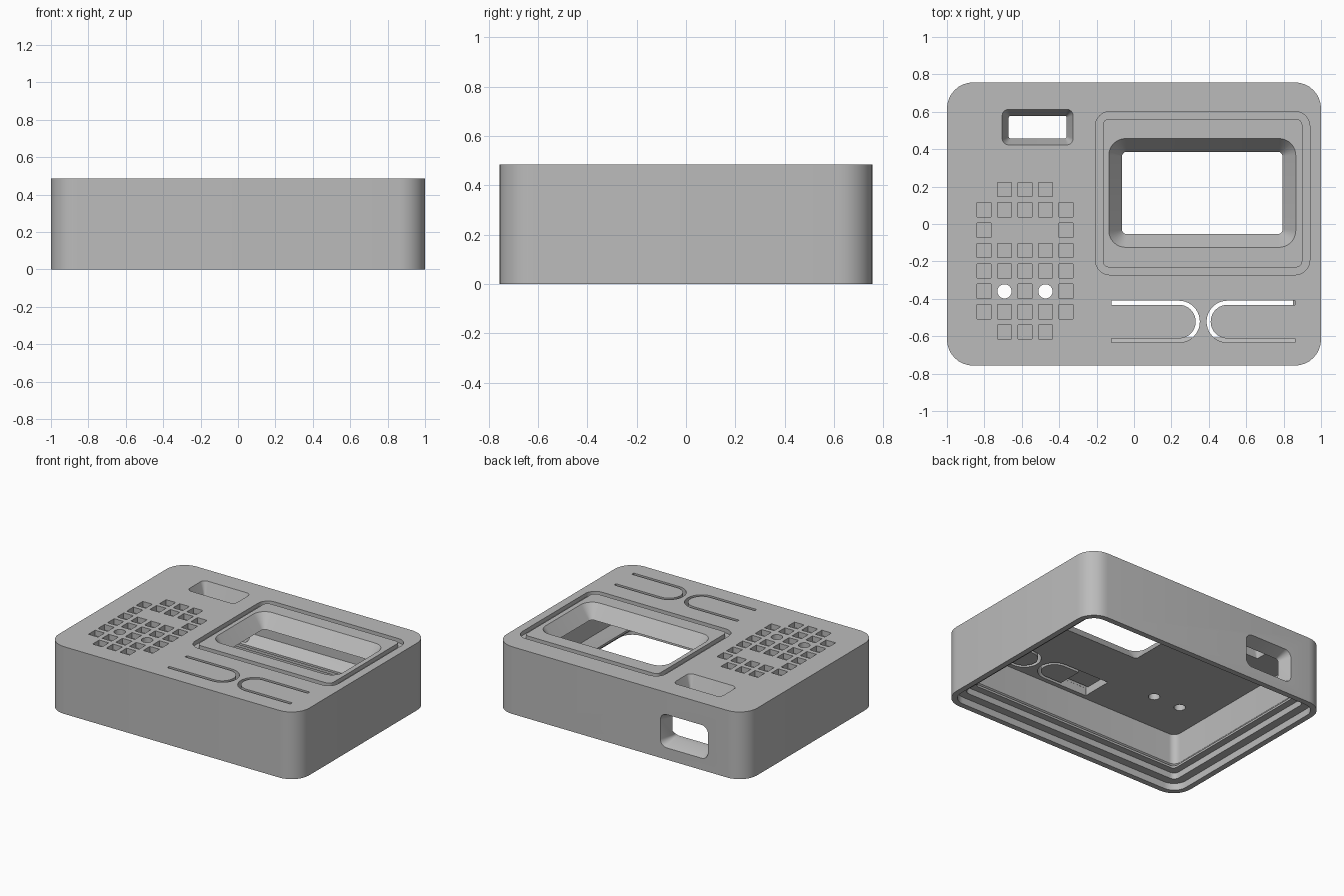
import bpy, bmesh, math

if "Cube" in bpy.data.objects:
    bpy.data.objects.remove(bpy.data.objects["Cube"])

W, D, H, CEILING = 1.0, 0.757, 0.485, 0.39

grey = bpy.data.materials.new("plain grey")
grey.use_nodes = True
colour = (0.5, 0.5, 0.5, 1)
grey.diffuse_color = colour
grey.node_tree.nodes["Principled BSDF"].inputs["Base Color"].default_value = colour


def rounded(x0, x1, y0, y1, r, z, steps=8):
    """Ring of points for a rounded rectangle at height z."""
    ring = []
    corners = [(x1 - r, y1 - r), (x0 + r, y1 - r), (x0 + r, y0 + r), (x1 - r, y0 + r)]
    for quarter, (cx, cy) in enumerate(corners):
        for i in range(steps + 1):
            a = (quarter + i / steps) * math.pi / 2
            ring.append((cx + r * math.cos(a), cy + r * math.sin(a), z))
    return ring


def circle(x, y, r, z, n=24):
    return [(x + r * math.cos(i * math.tau / n), y + r * math.sin(i * math.tau / n), z)
            for i in range(n)]


def loft(bm, rings, closed=False):
    """Skin a list of rings, capped at both ends or closed into a loop."""
    loops = [[bm.verts.new(p) for p in ring] for ring in rings]
    pairs = list(zip(loops, loops[1:]))
    if closed:
        pairs.append((loops[-1], loops[0]))
    else:
        bm.faces.new(loops[0])
        bm.faces.new(loops[-1])
    for a, b in pairs:
        for i in range(len(a)):
            j = (i + 1) % len(a)
            bm.faces.new((a[i], a[j], b[j], b[i]))


def make_object(name, bm):
    bmesh.ops.recalc_face_normals(bm, faces=bm.faces)
    mesh = bpy.data.meshes.new(name)
    bm.to_mesh(mesh)
    bm.free()
    mesh.materials.append(grey)
    obj = bpy.data.objects.new(name, mesh)
    bpy.context.collection.objects.link(obj)
    return obj


def cut(target, name, bm):
    cutter = make_object(name, bm)
    cutter.hide_render = True
    mod = target.modifiers.new(name, "BOOLEAN")
    mod.operation, mod.solver, mod.object = "DIFFERENCE", "EXACT", cutter
    bpy.ops.object.modifier_apply(modifier=name)
    bpy.data.objects.remove(cutter)


def shell_ring(inset, z):
    return rounded(-W + inset, W - inset, -D + inset, D - inset, max(0.14 - inset, 0.03), z)


def tapered(bm, x0, x1, y0, y1, r_out, r_in, taper, inner, mid, outer, beyond):
    """Opening that is wide at the surface and narrows through the wall."""
    small = (x0 + taper, x1 - taper, y0 + taper, y1 - taper, r_in)
    big = (x0, x1, y0, y1, r_out)
    loft(bm, [rounded(*small, inner), rounded(*small, mid),
              rounded(*big, outer), rounded(*big, beyond)])


# Case shell: inside from ceiling down over the stepped rim, then up the outside
bm = bmesh.new()
profile = [(0.09, CEILING), (0.09, 0.17), (0.15, 0.11), (0.15, 0.095), (0.10, 0.095),
           (0.10, 0.05), (0.04, 0.05), (0.04, 0), (0, 0), (0, H)]
loft(bm, [shell_ring(t, z) for t, z in profile])
case = make_object("case", bm)
bpy.context.view_layer.objects.active = case
case.select_set(True)

# Screen window and small slot in the top
bm = bmesh.new()
tapered(bm, -0.135, 0.865, -0.125, 0.457, 0.09, 0.025, 0.071, 0.33, CEILING, H, 0.6)
tapered(bm, -0.705, -0.325, 0.423, 0.613, 0.035, 0.01, 0.035, 0.33, CEILING, H, 0.6)
cut(case, "top_openings", bm)

# Port in the back wall, drawn flat and stood upright
bm = bmesh.new()
tapered(bm, -0.705, -0.325, 0.085, 0.325, 0.05, 0.02, 0.035, 0.55, D - 0.09, D, 0.9)
for v in bm.verts:
    v.co.y, v.co.z = v.co.z, v.co.y
cut(case, "back_port", bm)

# Groove around the window
bm = bmesh.new()
outer, inner = (-0.207, 0.94, -0.272, 0.602, 0.08), (-0.167, 0.9, -0.232, 0.562, 0.035)
floor = H - 0.03
loft(bm, [rounded(*outer, floor), rounded(*outer, 0.6),
          rounded(*inner, 0.6), rounded(*inner, floor)], closed=True)
cut(case, "window_groove", bm)

# Grille of square pits with two round through holes
bm = bmesh.new()
pattern = [" ### ", "#####", "#   #", "#####", "#####", "#o#o#", "#####", " ### "]
for row, line in enumerate(pattern):
    for col, mark in enumerate(line):
        x, y, s = -0.802 + col * 0.1095, 0.185 - row * 0.109, 0.038
        if mark == "#":
            square = [(x - s, y - s), (x + s, y - s), (x + s, y + s), (x - s, y + s)]
            loft(bm, [[(*p, z) for p in square] for z in (H - 0.04, 0.6)])
        elif mark == "o":
            loft(bm, [circle(x, y, s, z) for z in (0.3, 0.6)])
cut(case, "grille", bm)


# Hinge pockets thinning the buttons from below
def mirrored_x(x, side):
    return 0.37 + side * (x - 0.37)


bm = bmesh.new()
for side in (1, -1):
    xs = sorted((mirrored_x(-0.12, side), mirrored_x(0.11, side)))
    loft(bm, [rounded(*xs, -0.635, -0.41, 0.001, z, 1) for z in (0.3, 0.445)])
cut(case, "hinge_pockets", bm)

# U-shaped slits that free the two buttons
bm = bmesh.new()
for side in (1, -1):
    outline = []
    for r, order in ((0.112, 1), (0.09, -1)):
        arc = [(0.24 + r * math.cos(a), -0.522 + r * math.sin(a))
               for a in (math.pi * (i / 20 - 0.5) for i in range(21))]
        path = [(-0.121, -0.522 - r)] + arc + [(-0.121, -0.522 + r)]
        outline += path[::order]
    loft(bm, [[(mirrored_x(x, side), y, z) for x, y in outline] for z in (0.3, 0.6)])
cut(case, "button_slits", bm)

bpy.ops.object.shade_smooth_by_angle(angle=math.radians(30))
